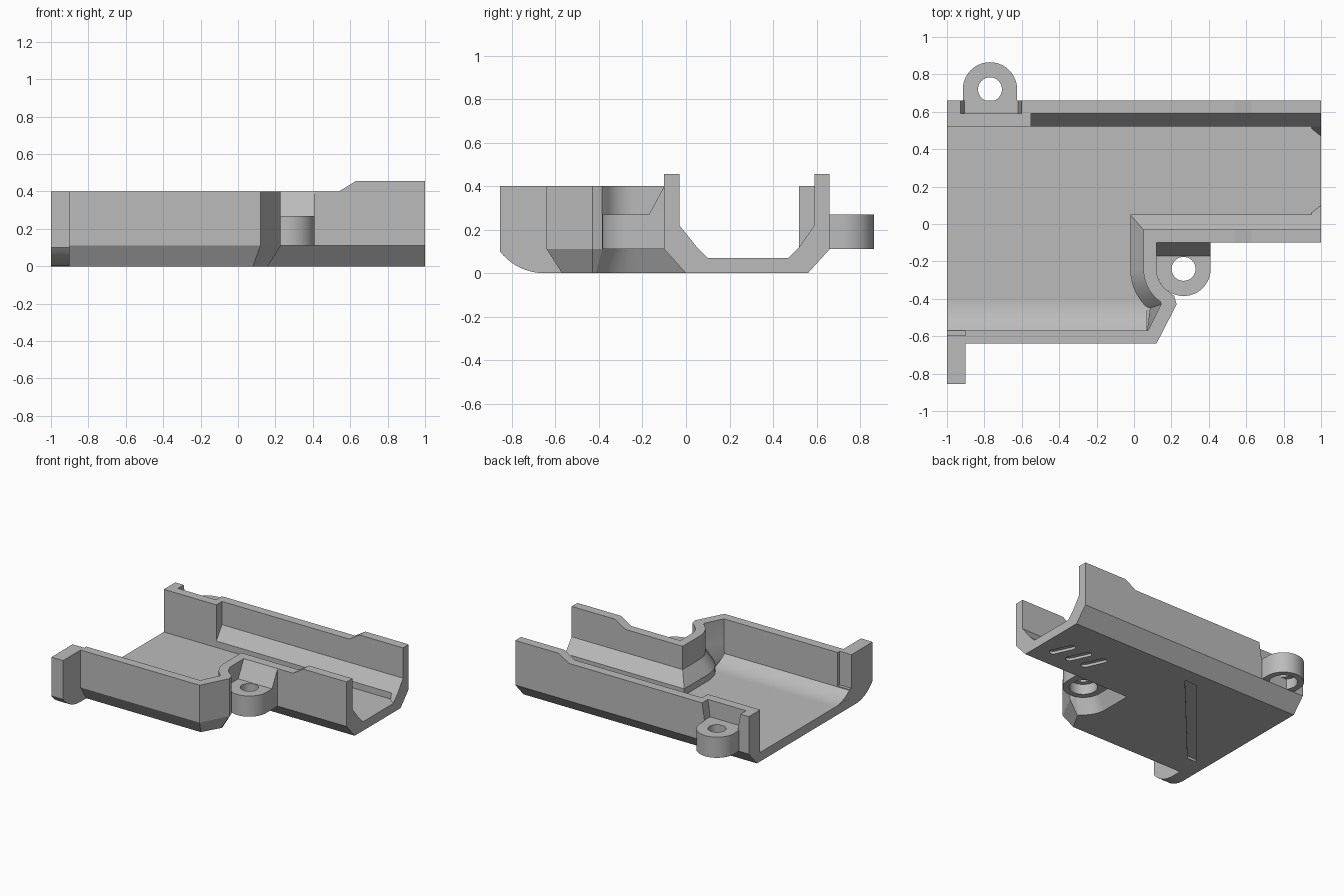
import bpy, bmesh, math
from mathutils import Vector

old = bpy.data.objects.get("Cube")
if old:
    bpy.data.objects.remove(old, do_unlink=True)

grey = bpy.data.materials.new("plain grey")
grey.use_nodes = True
grey.diffuse_color = (0.5, 0.5, 0.5, 1)
grey.node_tree.nodes["Principled BSDF"].inputs["Base Color"].default_value = (0.5, 0.5, 0.5, 1)


def loft(name, rings):
    """Solid skinned through rings of equal point count, capped at both ends."""
    bm = bmesh.new()
    rows = [[bm.verts.new(p) for p in ring] for ring in rings]
    n = len(rows[0])
    for a, b in zip(rows, rows[1:]):
        for i in range(n):
            j = (i + 1) % n
            bm.faces.new((a[i], a[j], b[j], b[i]))
    bm.faces.new(rows[0])
    bm.faces.new(rows[-1])
    bmesh.ops.remove_doubles(bm, verts=bm.verts, dist=1e-5)
    bmesh.ops.recalc_face_normals(bm, faces=bm.faces)
    mesh = bpy.data.meshes.new(name)
    bm.to_mesh(mesh)
    bm.free()
    obj = bpy.data.objects.new(name, mesh)
    bpy.context.collection.objects.link(obj)
    mesh.materials.append(grey)
    return obj


def prism(name, pts, axis, lo, hi):
    place = {"x": lambda u, v, w: (w, u, v),
             "y": lambda u, v, w: (u, w, v),
             "z": lambda u, v, w: (u, v, w)}[axis]
    return loft(name, [[place(u, v, w) for u, v in pts] for w in (lo, hi)])


def rect(a, b, c, d):
    return [(a, c), (b, c), (b, d), (a, d)]


def arc(cx, cy, r, start, end, n=10):
    step = math.radians(end - start) / n
    return [(cx + r * math.cos(math.radians(start) + i * step),
             cy + r * math.sin(math.radians(start) + i * step)) for i in range(n + 1)]


def boolean(obj, tool, mode="DIFFERENCE"):
    tool.hide_render = True
    mod = obj.modifiers.new(mode, "BOOLEAN")
    mod.operation, mod.solver, mod.object = mode, "EXACT", tool
    bpy.context.view_layer.objects.active = obj
    bpy.ops.object.modifier_apply(modifier=mod.name)
    bpy.data.objects.remove(tool, do_unlink=True)


def at(pts, z):
    return [(x, y, z) for x, y in pts]


def capsule(p, q, r):
    p, q = Vector(p), Vector(q)
    turn = math.degrees(math.atan2((q - p).y, (q - p).x))
    return arc(*q, r, turn - 90, turn + 90, 8) + arc(*p, r, turn + 90, turn + 270, 8)


LUG_X, LUG_Y = 0.265, -0.24

# Outer body, chamfered underneath
base = ([(-1, .56), (-1, -.57), (.08, -.57), (.16, -.43), (.158, -.415)]
        + arc(LUG_X, LUG_Y, .2, 235, 180) + [(.065, 0), (1, 0), (1, .56)])
rim = ([(-1, .66), (-1, -.64), (.12, -.64), (.228, -.43), (.215, -.385)]
       + arc(LUG_X, LUG_Y, .145, 235, 180) + [(.12, -.1), (1, -.1), (1, .66)])
shell = loft("housing_shell", [at(base, 0), at(rim, .11), at(rim, .455)])

# Hollow interior with a sloped lower wall
low = ([(-1.1, -.57), (.07, -.57), (.085, -.45)] + arc(LUG_X, LUG_Y, .285, 225, 180)
       + [(-.02, .05), (1.1, .05), (1.1, .52), (-.55, .52), (-.55, .52), (-1.1, .52)])
high = ([(-1.1, -.57), (.075, -.57), (.145, -.43)] + arc(LUG_X, LUG_Y, .215, 235, 180)
        + [(.05, -.03), (1.1, -.03), (1.1, .59), (-.55, .59), (-.55, .52), (-1.1, .52)])
boolean(shell, loft("cavity", [at(low, .07), at(low, .12), at(high, .22), at(high, .6)]))

# Lower rim left of the ramp
boolean(shell, prism("rim_step", [(-1.2, .4), (.54, .4), (.63, .456), (.63, .6), (-1.2, .6)],
                     "y", -1, 1))
# Recess above the back lug, relief at the open end
boolean(shell, prism("lug_recess", [(-.905, .27), (-.62, .27), (-.585, .5), (-.945, .5)],
                     "y", .59, .8))
boolean(shell, prism("end_relief", rect(-.595, -.5, .14, .5), "x", -1.1, -.9))

# Slots cut into the underside
for x in (.55, .69, .84):
    boolean(shell, prism("small_slot", capsule((x + .03, .15), (x - .03, .28), .028), "z", -.1, .02))
boolean(shell, prism("long_slot", [(-.1, .44), (-.2, .44), (-.9, -.39), (-.82, -.39)], "z", -.1, .02))

# Side stub with a rounded underside at the open end
curve = [(-.65 - .26 * math.sin(t), .26 - .26 * math.cos(t))
         for t in [math.radians(52) * i / 10 for i in range(11)]]
stub = prism("end_stub", curve + [(-.855, .4), (-.598, .4), (-.598, .1), (-.57, .08), (-.57, 0)],
             "x", -1, -.9)

# Curved ramp along the inside of the front wall
ramp_curve = [(-.4 - .26 * math.sin(t), .33 - .26 * math.cos(t))
              for t in [math.radians(41) * i / 10 for i in range(11)]]
ramp = prism("floor_ramp", ramp_curve + [(-.6, .13), (-.6, .09), (-.57, .03), (-.4, .03)],
             "x", -.999, .07)

# Small corner fillets at the channel mouth
for name, y, side in (("back_fillet", .52, -1), ("front_fillet", .05, 1)):
    loft(name, [[(1, y, .06), (1, y, .12), (1, y + side * .05, .07), (1, y + side * .05, .06)],
                [(.95, y, .06), (.95, y, .12), (.95, y + side * .01, .07), (.95, y + side * .01, .06)]])


# Screw lugs with a through hole and a wider pocket below
def screw_lug(name, x, y, wall_y):
    side = 1 if y > wall_y else -1
    r = .145
    pts = [(x + r, wall_y)] + arc(x, y, r, 0, side * 180, 28) + [(x - r, wall_y)]
    lug = prism(name, pts, "z", .11, .27)
    boolean(lug, prism("bore", arc(x, y, .064, 0, 348.75, 31), "z", 0, .5))
    boolean(lug, prism("pocket", arc(x, y, .1, 0, 348.75, 31), "z", 0, .19))
    return lug


back_lug = screw_lug("back_lug", -.77, .72, .6)
front_lug = screw_lug("front_lug", LUG_X, LUG_Y, -.08)
gusset = prism("front_lug_gusset", [(-.09, .26), (-.17, .26), (-.17, .27), (-.1, .4), (-.09, .4)],
               "x", .11, .41)

# Smooth the curved walls, keep corners crisp
for obj in (shell, stub, ramp, back_lug, front_lug):
    bpy.ops.object.select_all(action="DESELECT")
    obj.select_set(True)
    bpy.context.view_layer.objects.active = obj
    bpy.ops.object.shade_smooth_by_angle(angle=math.radians(25))
